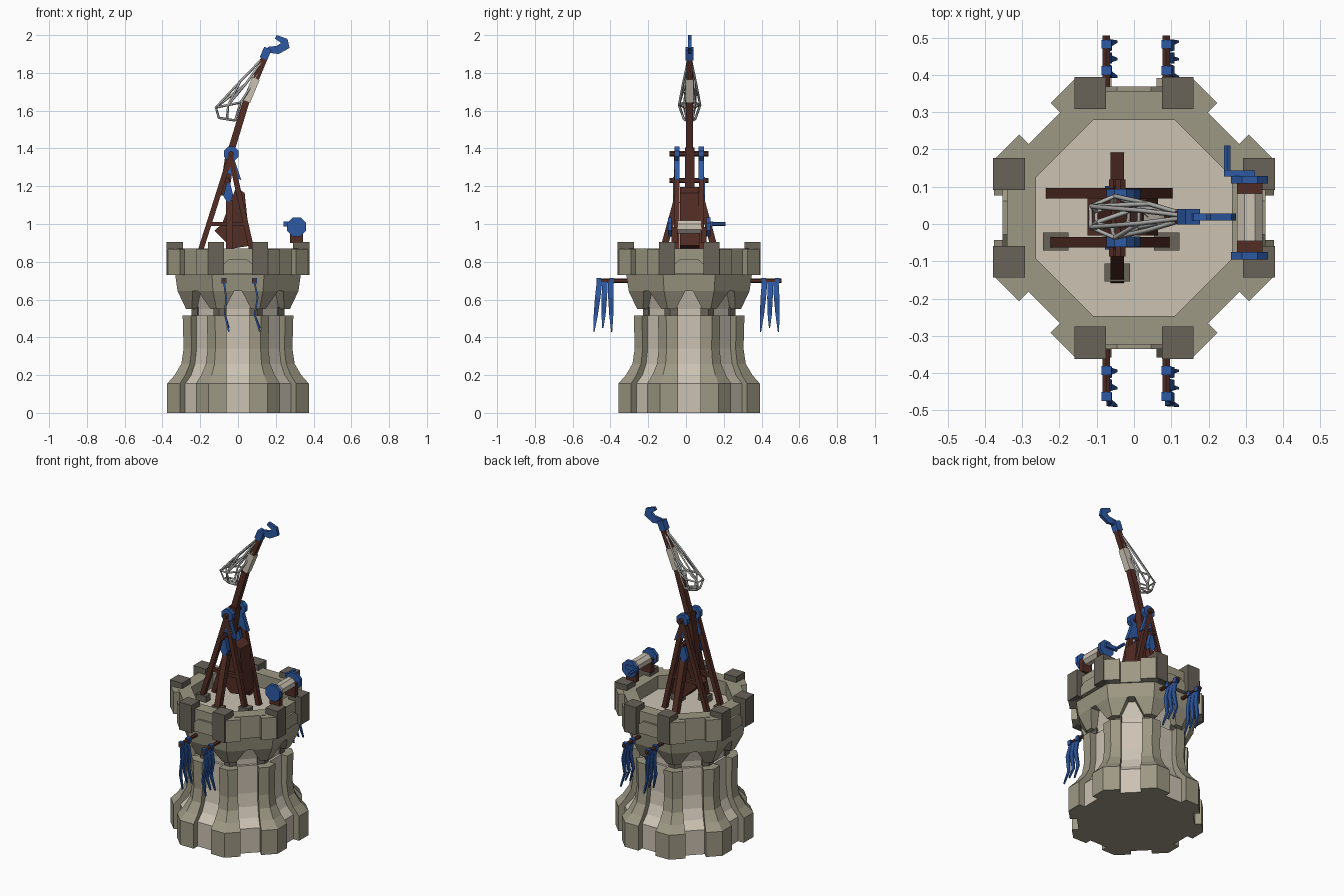
import bpy, bmesh, math
from mathutils import Vector, Matrix

if "Cube" in bpy.data.objects:
    bpy.data.objects.remove(bpy.data.objects["Cube"])

CY = 0.0165                                  # tower axis in y
TAN = math.tan(math.pi / 8)


def material(name, rgb):
    m = bpy.data.materials.new(name)
    m.diffuse_color = (*rgb, 1)
    m.use_nodes = True
    m.node_tree.nodes["Principled BSDF"].inputs["Base Color"].default_value = m.diffuse_color
    return m


PALE = material("pale_stone", (0.60, 0.54, 0.45))
MID = material("olive_stone", (0.34, 0.315, 0.23))
DARK = material("dark_stone", (0.14, 0.122, 0.098))
WOOD = material("brown_wood", (0.085, 0.026, 0.018))
BLUE = material("blue", (0.027, 0.10, 0.37))
GREY = material("grey_wire", (0.42, 0.42, 0.41))


def mesh(name, verts, faces, mats, idx=None, M=None):
    me = bpy.data.meshes.new(name)
    me.from_pydata([tuple(v) for v in verts], [], faces)
    for m in mats:
        me.materials.append(m)
    if idx:
        for p, i in zip(me.polygons, idx):
            p.material_index = i
    bm = bmesh.new()
    bm.from_mesh(me)
    bmesh.ops.remove_doubles(bm, verts=bm.verts, dist=1e-5)
    bmesh.ops.recalc_face_normals(bm, faces=bm.faces)
    bm.to_mesh(me)
    bm.free()
    ob = bpy.data.objects.new(name, me)
    if M:
        ob.matrix_world = M
    bpy.context.collection.objects.link(ob)
    return ob


def prism(name, pts, y0, y1, mat, M=None):
    """Extrude an xz outline along y."""
    n = len(pts)
    verts = [(x, y, z) for y in (y0, y1) for x, z in pts]
    faces = [list(range(n)), list(range(n, 2 * n))]
    faces += [[i, (i + 1) % n, n + (i + 1) % n, n + i] for i in range(n)]
    return mesh(name, verts, faces, [mat], M=M)


def box(name, x, y, z, mat, M=None):
    return prism(name, [(x[0], z[0]), (x[1], z[0]), (x[1], z[1]), (x[0], z[1])], *y, mat, M)


def ngon(cx, cz, r, n=8):
    return [(cx + r * math.cos((i + .5) * math.tau / n), cz + r * math.sin((i + .5) * math.tau / n))
            for i in range(n)]


def beam(name, p, q, w, mat, n=4):
    """Straight timber or rod from p to q."""
    p, q = Vector(p), Vector(q)
    d = q - p
    r = w / 2 / math.cos(math.pi / n)
    rot = d.to_track_quat('Y', 'Z').to_matrix().to_4x4()
    return prism(name, ngon(0, 0, r, n), 0, d.length, mat, Matrix.Translation(p) @ rot)


def tower_turn(k):
    return Matrix.Translation((0, CY, 0)) @ Matrix.Rotation(k * math.pi / 4, 4, 'Z')


def gear_loft(name, levels, rule):
    """Octagon with a slot in every side; levels are (z, apothem, slot half width, slot apothem)."""
    verts, faces, idx = [], [], []
    for z, a, n, c in levels:
        for k in range(8):
            R = Matrix.Rotation(k * math.pi / 4, 3, 'Z')
            for x, y in ((-a * TAN, a), (-n, a), (-n, c), (n, c), (n, a)):
                verts.append(R @ Vector((x, -y, z)))
    for i in range(len(levels) - 1):
        for j in range(40):
            k = (j + 1) % 40
            faces.append([i * 40 + j, i * 40 + k, i * 40 + 40 + k, i * 40 + 40 + j])
            idx.append(rule(i, j % 5))
    last = (len(levels) - 1) * 40
    faces += [list(range(40)), list(range(last, last + 40))]
    idx += [1, 0]
    return mesh(name, verts, faces, [PALE, MID, DARK], idx, tower_turn(0))


# Tower shaft with eight buttresses and dark collar
gear_loft("tower_shaft", [
    (0, .375, .06, .335), (.155, .375, .06, .335), (.2, .335, .06, .29), (.26, .30, .06, .262),
    (.34, .288, .06, .25), (.515, .293, .06, .25), (.515, .245, .06, .235), (.56, .245, .06, .235)],
    lambda i, s: 0 if s == 2 else (2 if i == 6 else 1))

# Flared head with machicolation slots, parapet and floor
gear_loft("tower_head", [
    (.55, .275, .07, .235), (.645, .32, .02, .26), (.645, .32, .02, .32), (.73, .332, .02, .332),
    (.73, .34, .02, .34), (.87, .34, .02, .34), (.87, .263, .02, .263), (.785, .263, .02, .263)],
    lambda i, s: 0 if i == 0 and s == 2 else 1)

# Merlons wrapping the corners
for k in range(8):
    M = tower_turn(k)
    for s in (-1, 1):
        if k % 2 == 0:
            box("merlon", sorted((s * .075, s * .16)), (-.378, -.292), (.73, .905), DARK, M)
        else:
            box("merlon_side", sorted((s * .06, s * .155)), (-.376, -.33), (.73, .868), MID, M)
    if k % 2 == 0:
        prism("parapet_panel", [(-.075, .735), (.075, .735), (.075, .79), (.045, .815),
                                (-.045, .815), (-.075, .79)], -.352, -.33, MID, M)

# Trestle: two A-frames with side props
for s in (-1, 1):
    y = CY + s * .066
    beam("frame_leg_left", (-.04, y, 1.36), (-.222, y, .785), .028, WOOD)
    beam("frame_leg_right", (-.04, y, 1.36), (.09, y, .785), .028, WOOD)
    beam("frame_prop", (-.045, y, 1.12), (-.045, CY + s * .158, .785), .036, WOOD)
    beam("frame_tie", (-.15, y, 1.0), (.04, y, 1.0), .022, WOOD)
    # Blue axle fittings on the outside of each frame
    yo = sorted((CY + s * .05, CY + s * .078))
    prism("axle_collar", ngon(-.036, 1.372, .041), *yo, BLUE)
    prism("axle_skirt", [(-.055, 1.345), (-.085, 1.24), (-.05, 1.265), (.018, 1.232),
                         (-.012, 1.32), (-.02, 1.345)], *yo, BLUE)
    prism("axle_drop", [(-.05, 1.25), (-.078, 1.15), (-.05, 1.10), (-.025, 1.15)],
          *sorted((CY + s * .055, CY + s * .085)), BLUE)
for x0, y0 in ((-.21, -.047), (.088, -.047), (-.045, -.13)):
    box("leg_foot", (x0 - .034, x0 + .034), (y0 - .024, y0 + .024), (.78, .825), DARK)
beam("main_axle", (-.036, CY - .103, 1.372), (-.036, CY + .103, 1.372), .026, WOOD, 6)
beam("lower_axle", (-.055, CY - .103, 1.23), (-.055, CY + .103, 1.23), .024, WOOD, 6)

# Counterweight
prism("counterweight", [(-.01, 1.195), (.035, 1.165), (.065, .885), (-.03, .87), (-.125, .965),
                        (-.085, 1.0)], CY - .048, CY + .052, WOOD)

# Throwing arm
AY = .019
beam("arm_base", (-.075, AY, 1.15), (-.036, AY, 1.40), .05, WOOD)
beam("arm_middle", (-.042, AY, 1.37), (.04, AY, 1.64), .036, WOOD)
beam("arm_upper", (.037, AY, 1.63), (.158, AY, 1.92), .033, WOOD)
beam("arm_sleeve", (.045, AY, 1.65), (.095, AY, 1.77), .042, PALE)
beam("tip_socket", (.135, AY, 1.875), (.158, AY, 1.93), .042, BLUE)
prism("tip_hook", [(.14, 1.905), (.175, 1.905), (.215, 1.90), (.273, 1.932), (.262, 1.98),
                   (.205, 2.0), (.195, 1.982), (.228, 1.958), (.205, 1.943), (.16, 1.938)],
      AY - .009, AY + .009, BLUE)

# Wire sling cage
curve = bpy.data.curves.new("sling_cage", 'CURVE')
curve.dimensions = '3D'
curve.bevel_depth = .0065
curve.bevel_resolution = 0
curve.materials.append(GREY)


def wire(pts, closed=False):
    sp = curve.splines.new('POLY')
    sp.points.add(len(pts) - 1)
    for p, c in zip(sp.points, pts):
        p.co = (*c, 1)
    sp.use_cyclic_u = closed


def ring(cx, cz, rx, ry, tilt):
    out = []
    for i in range(6):
        a = (i + .5) * math.pi / 3
        out.append((cx + rx * math.cos(a), AY + ry * math.sin(a), cz + tilt * math.cos(a)))
    return out


r0 = ring(.04, 1.74, .03, .035, -.02)
r1 = ring(-.052, 1.63, .075, .056, .015)
r2 = ring(-.058, 1.555, .05, .03, -.008)
for r in (r1, r2):
    wire(r, True)
for i in range(6):
    wire([(.158, AY, 1.905), r0[i], r1[i], r2[i]])
    if i % 2:
        wire([r0[i], r1[(i + 1) % 6]])
wire([r2[0], r2[3]])
bpy.context.collection.objects.link(bpy.data.objects.new("sling_cage", curve))

# Winch on the right parapet
WX, WZ = .31, .985
prism("winch_drum", ngon(WX, WZ, .037), -.046, .082, PALE)
for s in (-1, 1):
    box("winch_support", (WX - .034, WX + .034), sorted((CY + s * .062, CY + s * .093)), (.90, .985), WOOD)
    prism("winch_wheel", ngon(WX, WZ, .054), *sorted((CY + s * .092, CY + s * .112)), BLUE)
box("crank_arm", (.242, .325), (.128, .143), (.987, 1.012), BLUE)
beam("crank_grip", (.25, .128, 1.0), (.25, .21, 1.0), .017, BLUE, 6)


# Banners with three tails on poles, front and back
def banner(x, ya, yb, drift, sway):
    zs = (.70, .61, .52, .43)
    widths = (1.0, 1.0, .75, .2)
    verts, faces = [], []
    w = (yb - ya) / 3
    for t in range(3):
        b = len(verts)
        for r in range(4):
            yc = ya + w * (t + .5) + drift * r / 3 + (t - 1) * .006 * r
            z = zs[r] + (.02 if t == 1 and r == 3 else 0)
            for e in (-.5, .5):
                verts.append((x + sway[r], yc + e * w * widths[r], z))
        faces += [[b + 2 * r, b + 2 * r + 1, b + 2 * r + 3, b + 2 * r + 2] for r in range(3)]
    ob = mesh("banner", verts, faces, [BLUE])
    sol = ob.modifiers.new("thickness", 'SOLIDIFY')
    sol.thickness = .009
    sol.offset = 0


for x, sway in ((-.075, (0, .012, .006, .027)), (.086, (0, .018, .002, .03))):
    for y_in, y_out, ya, yb, drift in ((-.30, -.475, -.472, -.385, -.012), (.33, .505, .402, .49, -.004)):
        beam("banner_pole", (x, y_in, .70), (x, y_out, .70), .02, WOOD, 6)
        for y in (ya + .01, yb - .008):
            box("banner_loop", (x - .012, x + .014), (y - .012, y + .012), (.684, .714), BLUE)
        banner(x, ya, yb, drift, sway)
